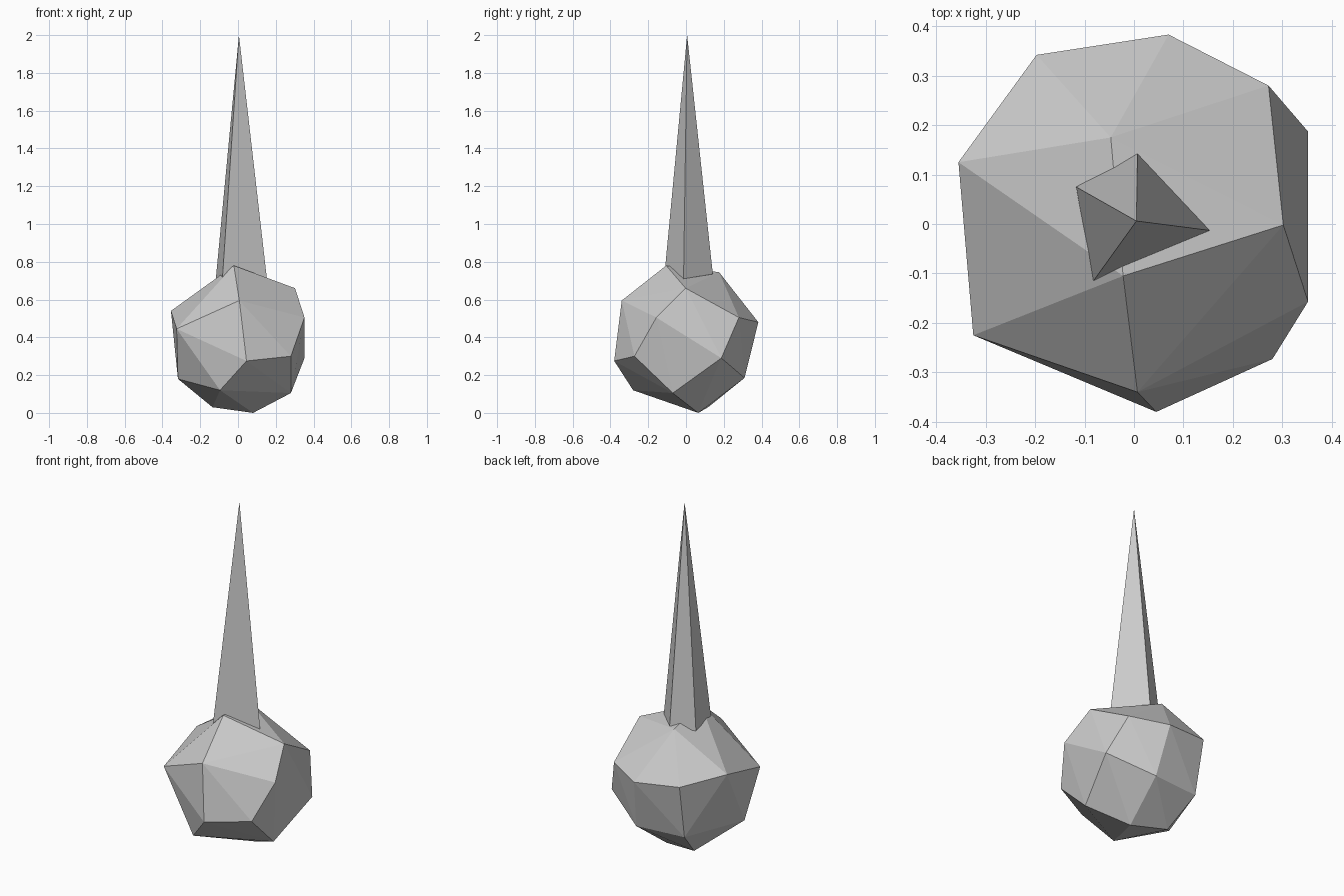
import bpy, bmesh


def faceted_solid(name, points):
    """Flat-faced convex solid through its corner points."""
    bm = bmesh.new()
    for p in points:
        bm.verts.new(p)
    bmesh.ops.convex_hull(bm, input=bm.verts[:])
    bmesh.ops.recalc_face_normals(bm, faces=bm.faces[:])
    mesh = bpy.data.meshes.new(name)
    bm.to_mesh(mesh)
    bm.free()
    obj = bpy.data.objects.new(name, mesh)
    bpy.context.collection.objects.link(obj)
    return obj


# Irregular boulder, rings of corners from crown to underside
crown = [(-0.022, -0.105, 0.78), (0.302, -0.002, 0.66), (-0.047, 0.175, 0.745)]
upper = [(-0.355, 0.125, 0.54), (-0.325, -0.225, 0.445), (0.007, -0.34, 0.595),
         (0.352, -0.157, 0.505), (0.272, 0.28, 0.505), (0.07, 0.383, 0.48),
         (-0.197, 0.342, 0.505)]
lower = [(0.352, 0.187, 0.29), (0.28, -0.273, 0.30), (0.045, -0.38, 0.275),
         (-0.318, -0.089, 0.18), (-0.188, 0.283, 0.187), (0.107, 0.31, 0.185)]
underside = [(-0.095, -0.28, 0.12), (0.28, -0.07, 0.105),
             (-0.135, 0.117, 0.03), (0.08, 0.065, 0.0)]
faceted_solid("boulder", crown + upper + lower + underside)

# Four-sided spike sunk into the crown
spike_base = [(0.007, 0.142, 0.735), (0.153, -0.013, 0.71),
              (-0.082, -0.115, 0.72), (-0.117, 0.075, 0.713)]
faceted_solid("spike", spike_base + [(0.005, 0.006, 2.0)])
